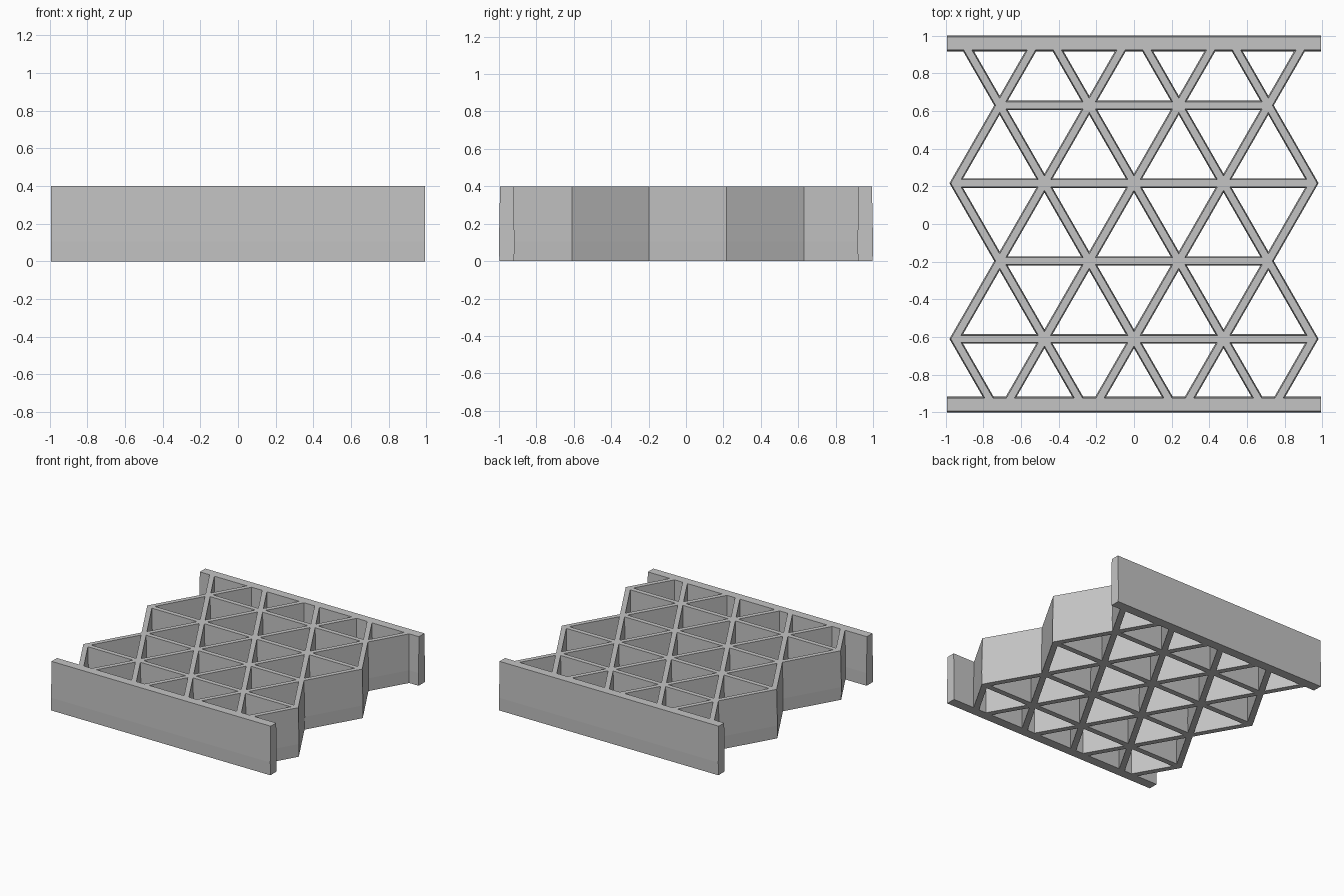
import bpy, bmesh, math
from mathutils import Vector

cube = bpy.data.objects.get("Cube")
if cube:
    bpy.data.objects.remove(cube, do_unlink=True)

grey = bpy.data.materials.new("light grey")
grey.use_nodes = True
colour = (0.55, 0.55, 0.55, 1)
grey.diffuse_color = colour
grey.node_tree.nodes["Principled BSDF"].inputs["Base Color"].default_value = colour

# Drafted wall profile: (height, amount the wall is slimmed on each side)
LEVELS = [(0, 0.002), (0.105, 0), (0.4, 0.006)]
HALF = 0.025          # half thickness of a lattice wall at its widest
STEP, ROW = 0.4755, 0.4133
RAIL_Y, RAIL_HALF, RAIL_X = 0.9585, 0.0415, 0.992


def finish(name, bm):
    bmesh.ops.remove_doubles(bm, verts=bm.verts, dist=1e-5)
    bmesh.ops.recalc_face_normals(bm, faces=bm.faces)
    mesh = bpy.data.meshes.new(name)
    bm.to_mesh(mesh)
    bm.free()
    mesh.materials.append(grey)
    bpy.context.collection.objects.link(bpy.data.objects.new(name, mesh))


def loft(bm, outline, walls):
    """Stack outline(slim) over the levels, cap it, and side only the given edges."""
    rings = [[bm.verts.new((p.x, p.y, z)) for p in outline(slim)] for z, slim in LEVELS]
    bm.faces.new(rings[0][::-1])
    bm.faces.new(rings[-1])
    n = len(rings[0])
    for low, high in zip(rings, rings[1:]):
        for i in walls:
            j = (i + 1) % n
            bm.faces.new((low[i], low[j], high[j], high[i]))


# Triangular lattice nodes, the first and last rows lying beyond the rails
rows = []
for r in range(6):
    count = 5 - r % 2
    y = 0.01 + ROW * (2.5 - r)
    rows.append([Vector(((i - (count - 1) / 2) * STEP, y)) for i in range(count)])

# Struts joining neighbouring nodes; outer struts stop inside the rails
struts = []
for r, row in enumerate(rows):
    if 0 < r < 5:
        struts += zip(row, row[1:])
    if r < 5:
        for a in row:
            for b in rows[r + 1]:
                if abs(a.x - b.x) < STEP * 0.6:
                    inner, outer = (b, a) if r == 0 else (a, b)
                    if r in (0, 4):
                        limit = math.copysign(0.94, outer.y)
                        outer = inner.lerp(outer, (limit - inner.y) / (outer.y - inner.y))
                    struts.append((inner, outer))

# Directions of the struts meeting at each node
spokes = {}
for a, b in struts:
    for p, q in ((a, b), (b, a)):
        d = q - p
        spokes.setdefault(tuple(p), []).append(math.atan2(d.y, d.x))


def mitre(p, q, side, half):
    """Corner of strut p-q at p, on its left (+1) or right (-1)."""
    d = q - p
    angle = math.atan2(d.y, d.x)
    turns = [side * (s - angle) % math.tau for s in spokes[tuple(p)]]
    gap = min([t for t in turns if 1e-4 < t < math.tau - 1e-4], default=math.pi)
    heading = angle + side * gap / 2
    return p + Vector((math.cos(heading), math.sin(heading))) * half / math.sin(gap / 2)


# Lattice of struts with mitred joints
bm = bmesh.new()
for a, b in struts:
    def outline(slim, a=a, b=b):
        h = HALF - slim
        return [a, mitre(a, b, -1, h), mitre(b, a, 1, h),
                b, mitre(b, a, -1, h), mitre(a, b, 1, h)]
    loft(bm, outline, (1, 4))
finish("triangular_lattice", bm)

# Straight rails along the front and back
for name, sign in (("front_rail", -1), ("back_rail", 1)):
    bm = bmesh.new()

    def outline(slim):
        h = RAIL_HALF - slim
        return [Vector((x * RAIL_X, sign * RAIL_Y + y * h))
                for x, y in ((-1, -1), (1, -1), (1, 1), (-1, 1))]
    loft(bm, outline, range(4))
    finish(name, bm)
